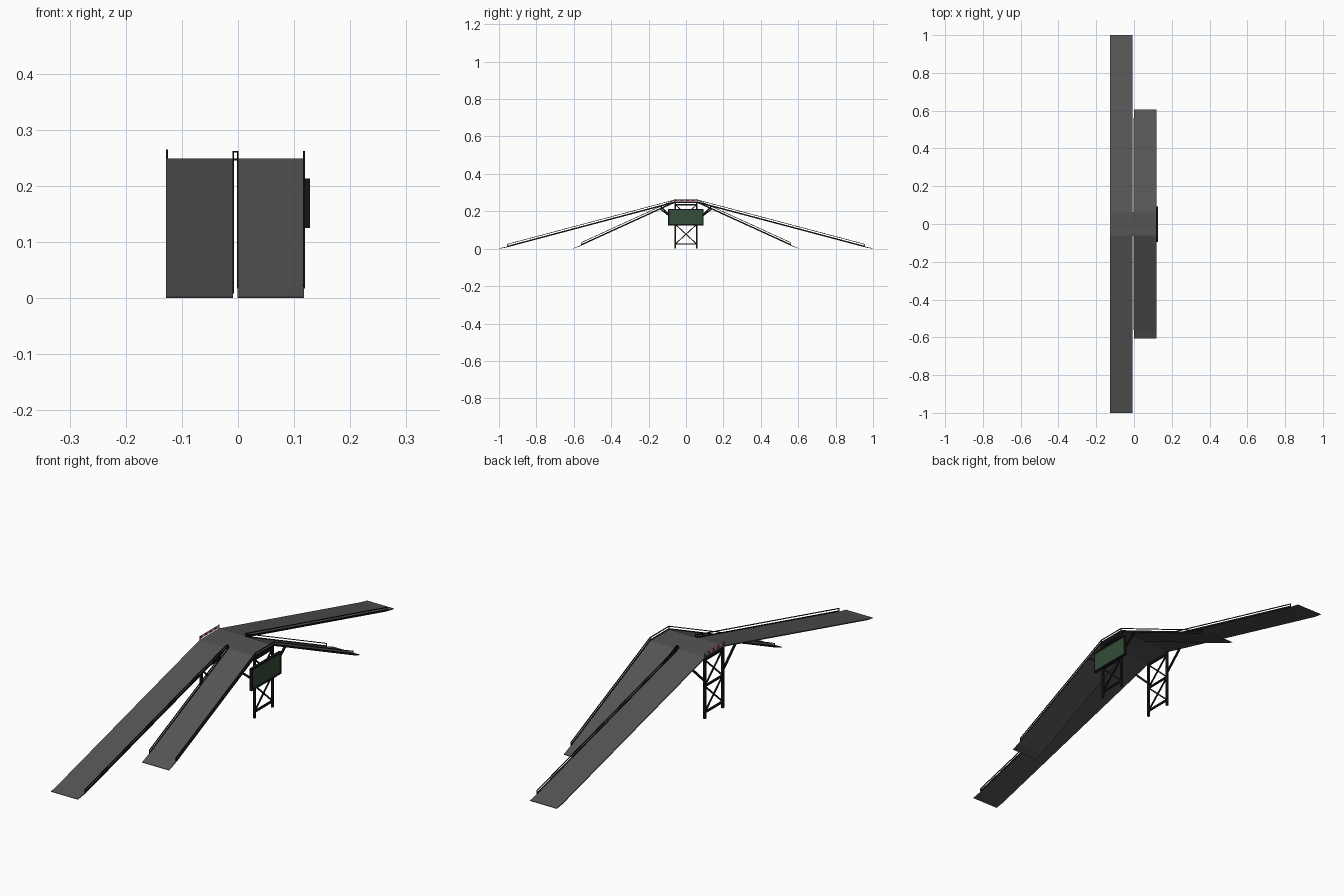
import bpy, bmesh
from mathutils import Vector

if "Cube" in bpy.data.objects:
    bpy.data.objects.remove(bpy.data.objects["Cube"])


def material(name, rgb):
    m = bpy.data.materials.new(name)
    m.diffuse_color = (*rgb, 1)
    m.use_nodes = True
    m.node_tree.nodes["Principled BSDF"].inputs["Base Color"].default_value = m.diffuse_color
    return m


ASPHALT = material("asphalt", (0.09, 0.09, 0.09))
BLACK = material("black_steel", (0.008, 0.008, 0.008))
PANEL = material("sign_green", (0.035, 0.075, 0.04))
RED = material("red", (0.5, 0.03, 0.03))
WHITE = material("white", (0.7, 0.7, 0.7))


def finish(name, bm, mat):
    bmesh.ops.recalc_face_normals(bm, faces=bm.faces)
    me = bpy.data.meshes.new(name)
    bm.to_mesh(me)
    bm.free()
    me.materials.append(mat)
    ob = bpy.data.objects.new(name, me)
    bpy.context.collection.objects.link(ob)
    return ob


def extrude_x(name, profile, x0, x1, mat):
    """Closed (y, z) profile extruded from x0 to x1."""
    bm = bmesh.new()
    f = bm.faces.new([bm.verts.new((x0, y, z)) for y, z in profile])
    r = bmesh.ops.extrude_face_region(bm, geom=[f])
    verts = [v for v in r["geom"] if isinstance(v, bmesh.types.BMVert)]
    bmesh.ops.translate(bm, vec=(x1 - x0, 0, 0), verts=verts)
    return finish(name, bm, mat)


def box(name, x0, x1, y0, y1, z0, z1, mat):
    return extrude_x(name, [(y0, z0), (y1, z0), (y1, z1), (y0, z1)], x0, x1, mat)


def add_bar(bm, a, b, w, h):
    """Square bar between two points, w across x, h in the other direction."""
    a, b = Vector(a), Vector(b)
    d = (b - a).normalized()
    side = Vector((0, 1, 0)) if abs(d.x) > 0.9 else Vector((1, 0, 0))
    up = d.cross(side).normalized()
    rings = [[bm.verts.new(p + side * sx * w / 2 + up * sz * h / 2)
              for sx, sz in ((-1, -1), (1, -1), (1, 1), (-1, 1))] for p in (a, b)]
    bm.faces.new(rings[0][::-1])
    bm.faces.new(rings[1])
    for i in range(4):
        j = (i + 1) % 4
        bm.faces.new((rings[0][i], rings[0][j], rings[1][j], rings[1][i]))


TOP, HALF, T = 0.249, 0.06, 0.004
LONG, SHORT = 1.0, 0.605


def deck_z(y, end):
    return TOP * (end - abs(y)) / (end - HALF)


# Two road decks with a thin lip at each end, and the bridge filling the gap
def deck(name, end, x0, x1):
    lip = end - 0.035
    half = [(HALF, TOP), (lip, deck_z(lip, end)), (end, 0.002), (end, 0),
            (lip, deck_z(lip, end) - T), (HALF, TOP - T)]
    upper, lower = half[:3], half[3:]
    prof = [(-y, z) for y, z in upper[::-1]] + upper + lower + [(-y, z) for y, z in lower[::-1]]
    extrude_x(name, prof, x0, x1, ASPHALT)


deck("long_ramp_deck", LONG, -0.128, -0.009)
deck("short_ramp_deck", SHORT, -0.001, 0.118)
box("platform_joint", -0.009, -0.001, -HALF, HALF, TOP - T, TOP, ASPHALT)


# Ramp railings: edge girder, thin top rail and end posts
def railing(name, x, end):
    bm = bmesh.new()
    stop = end - 0.045
    for s in (-1, 1):
        z1 = deck_z(stop, end)
        add_bar(bm, (x, s * HALF, TOP), (x, s * stop, z1), 0.003, 0.007)
        add_bar(bm, (x, s * HALF, TOP + 0.012), (x, s * stop, z1 + 0.012), 0.003, 0.003)
        for y, z in ((HALF, TOP), (stop, z1)):
            add_bar(bm, (x, s * y, z - 0.002), (x, s * y, z + 0.0135), 0.003, 0.003)
    finish(name, bm, BLACK)


railing("long_ramp_inner_railing", -0.0085, LONG)
railing("short_ramp_inner_railing", -0.0005, SHORT)
railing("short_ramp_outer_railing", 0.1175, SHORT)

# Platform rails: outer edge and the short crossbars closing the gap
bm = bmesh.new()
add_bar(bm, (0.1175, -HALF, TOP), (0.1175, HALF, TOP), 0.003, 0.007)
add_bar(bm, (0.1175, -HALF, TOP + 0.012), (0.1175, HALF, TOP + 0.012), 0.003, 0.003)
for s in (-1, 1):
    for dz in (-0.002, 0.012):
        add_bar(bm, (-0.0085, s * HALF, TOP + dz), (-0.0005, s * HALF, TOP + dz), 0.003, 0.003)
finish("platform_railing", bm, BLACK)

# Striped barrier on the far side of the platform
bm = bmesh.new()
for y in (-HALF, HALF):
    add_bar(bm, (-0.1265, y, TOP - 0.002), (-0.1265, y, 0.265), 0.003, 0.003)
finish("barrier_posts", bm, BLACK)
n = 8
step = 2 * HALF / n
for i in range(n):
    y = -HALF + i * step
    box(f"barrier_stripe_{i + 1}", -0.1275, -0.1255, y, y + step, 0.254, 0.264,
        WHITE if i % 2 else RED)


# Flat lattice towers with diagonal struts to the ramps
def tower(name, x, end):
    bm = bmesh.new()
    leg, w = 0.057, 0.007
    levels = (0.025, 0.13, 0.235)
    for s in (-1, 1):
        add_bar(bm, (x, s * leg, 0), (x, s * leg, TOP - T), 0.008, 0.008)
        add_bar(bm, (x, s * leg, 0.15), (x, s * 0.136, deck_z(0.136, end) - 0.003), w, w)
        for z0, z1 in zip(levels, levels[1:]):
            add_bar(bm, (x, -s * leg, z0), (x, s * leg, z1), 0.005, 0.005)
    for z in levels:
        add_bar(bm, (x, -leg, z), (x, leg, z), w, w)
    finish(name, bm, BLACK)


tower("long_side_tower", -0.123, LONG)
tower("short_side_tower", 0.113, SHORT)

# Sign board with raised frame
Y0, Y1, Z0, Z1, B = -0.095, 0.093, 0.125, 0.213, 0.006
box("sign_back", 0.117, 0.125, Y0, Y1, Z0, Z1, BLACK)
box("sign_panel", 0.125, 0.126, Y0 + B, Y1 - B, Z0 + B, Z1 - B, PANEL)
box("sign_frame_bottom", 0.125, 0.128, Y0, Y1, Z0, Z0 + B, BLACK)
box("sign_frame_top", 0.125, 0.128, Y0, Y1, Z1 - B, Z1, BLACK)
box("sign_frame_left", 0.125, 0.128, Y0, Y0 + B, Z0 + B, Z1 - B, BLACK)
box("sign_frame_right", 0.125, 0.128, Y1 - B, Y1, Z0 + B, Z1 - B, BLACK)
